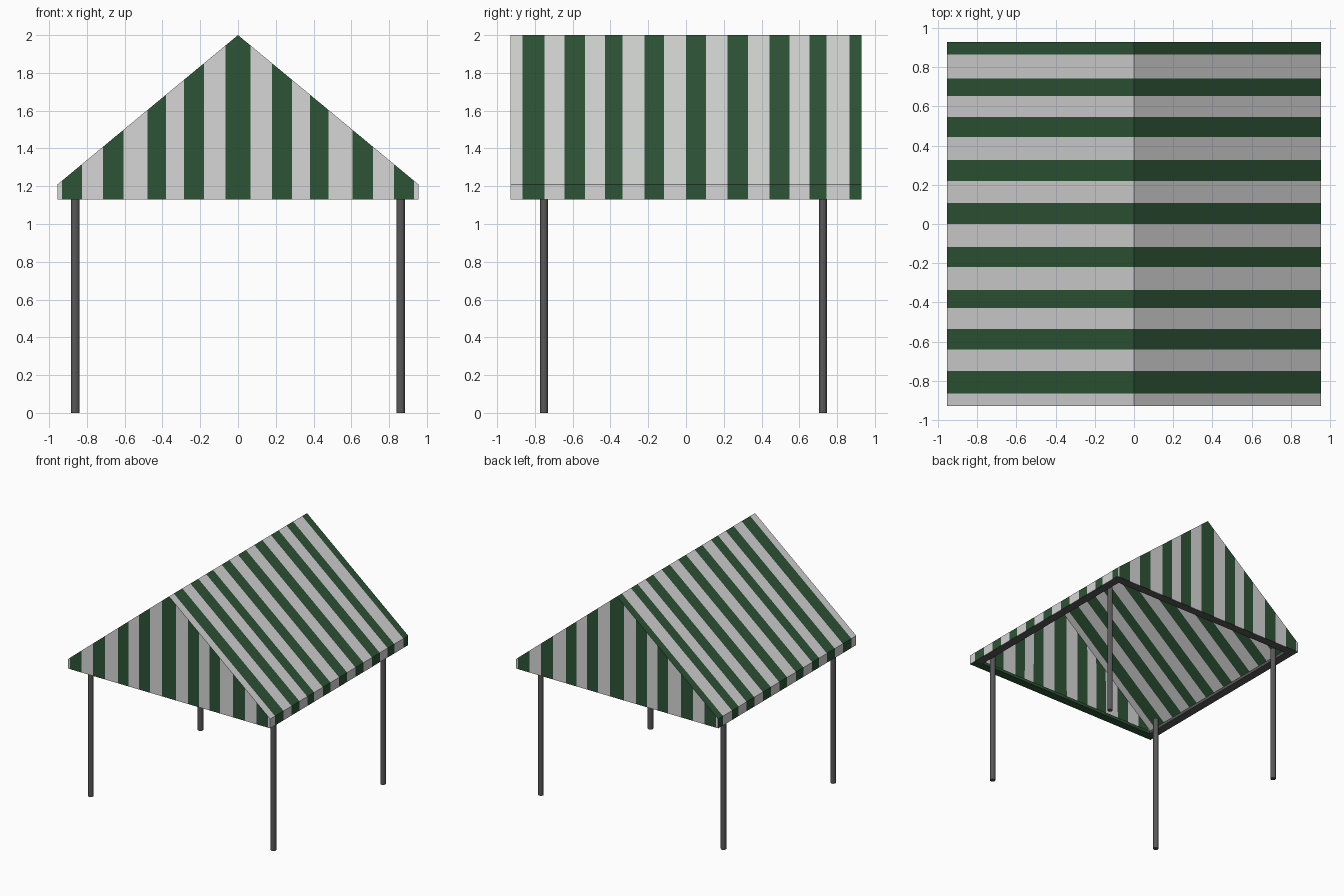
import bpy, bmesh
from mathutils import Vector

if "Cube" in bpy.data.objects:
    bpy.data.objects.remove(bpy.data.objects["Cube"])

W, D = 0.955, 0.93                 # half width and half depth of the canopy
HEM, EAVE, RIDGE = 1.13, 1.21, 2.0


def material(name, rgb):
    m = bpy.data.materials.new(name)
    m.diffuse_color = (*rgb, 1)
    m.use_nodes = True
    m.node_tree.nodes["Principled BSDF"].inputs["Base Color"].default_value = m.diffuse_color
    return m


WHITE = material("off_white_cloth", (0.66, 0.67, 0.66))
GREEN = material("dark_green_cloth", (0.027, 0.088, 0.037))
GREY = material("dark_grey_metal", (0.10, 0.098, 0.10))

# Green stripe intervals: along y on the roof, along x on the gables
ROOF = [(-.865, -.75), (-.642, -.535), (-.43, -.337), (-.22, -.117), (0, .107),
        (.22, .328), (.443, .547), (.653, .743), (.865, 2)]
HALF = [(.18, .285), (.38, .48), (.605, .715), (.825, .932)]
GABLE = [(-.065, .065)] + HALF + [(-b, -a) for a, b in HALF]


def add_object(name, bm, mats):
    me = bpy.data.meshes.new(name)
    bm.to_mesh(me)
    bm.free()
    for m in mats:
        me.materials.append(m)
    ob = bpy.data.objects.new(name, me)
    bpy.context.collection.objects.link(ob)
    return ob


def is_gable(f):
    return abs(f.normal.y) > 0.9


def cut_stripes(bm, stripes, axis, gable):
    """Slice the gables or the roof faces at every stripe edge."""
    for pos in (p for s in stripes for p in s):
        faces = [f for f in bm.faces if is_gable(f) == gable]
        geom = set(faces)
        for f in faces:
            geom.update(f.edges)
            geom.update(f.verts)
        bmesh.ops.bisect_plane(bm, geom=list(geom), dist=1e-5,
                               plane_co=axis * pos, plane_no=axis)
        bm.normal_update()


# Striped canopy: house-shaped shell, open at the bottom
bm = bmesh.new()
profile = [(-W, HEM), (-W, EAVE), (0, RIDGE), (W, EAVE), (W, HEM)]
front = [bm.verts.new((x, -D, z)) for x, z in profile]
back = [bm.verts.new((x, D, z)) for x, z in profile]
bm.faces.new(front)
bm.faces.new(back)
for i in range(4):
    bm.faces.new((front[i], front[i + 1], back[i + 1], back[i]))
bm.normal_update()
for f in bm.faces:                 # make every face point outward
    if f.normal.dot(f.calc_center_median() - Vector((0, 0, 1.2))) < 0:
        f.normal_flip()
bm.normal_update()
cut_stripes(bm, ROOF, Vector((0, 1, 0)), False)
cut_stripes(bm, GABLE, Vector((1, 0, 0)), True)
for f in bm.faces:
    c = f.calc_center_bounds()
    pos, stripes = (c.x, GABLE) if is_gable(f) else (c.y, ROOF)
    f.material_index = int(any(a < pos < b for a, b in stripes))
canopy = add_object("striped_canopy", bm, [WHITE, GREEN])
cloth = canopy.modifiers.new("cloth_thickness", 'SOLIDIFY')
cloth.thickness = 0.006
cloth.offset = -1


def bar(name, x0, x1, y0, y1, mat):
    bm = bmesh.new()
    bmesh.ops.create_cube(bm, size=1)
    z0, z1 = HEM - 0.001, HEM + 0.025
    bmesh.ops.scale(bm, vec=(x1 - x0, y1 - y0, z1 - z0), verts=bm.verts)
    bmesh.ops.translate(bm, vec=((x0 + x1) / 2, (y0 + y1) / 2, (z0 + z1) / 2),
                        verts=bm.verts)
    add_object(name, bm, [mat])


# Frame around the inside of the hem
T, X, Y = 0.07, W - 0.004, D - 0.004
bar("front_hem_bar", -X, X, -Y, -Y + T, GREEN)
bar("back_hem_bar", -X, X, Y - T, Y, GREY)
bar("left_hem_bar", -X, -X + T, -Y + T, Y - T, GREY)
bar("right_hem_bar", X - T, X, -Y + T, Y - T, GREY)

# Four round poles
for side, x in (("left", -.862), ("right", .862)):
    for end, y in (("front", -.752), ("back", .725)):
        bm = bmesh.new()
        bmesh.ops.create_cone(bm, cap_ends=True, segments=12, radius1=.022,
                              radius2=.022, depth=EAVE)
        bmesh.ops.translate(bm, vec=(x, y, EAVE / 2), verts=bm.verts)
        add_object(f"{end}_{side}_pole", bm, [GREY])
